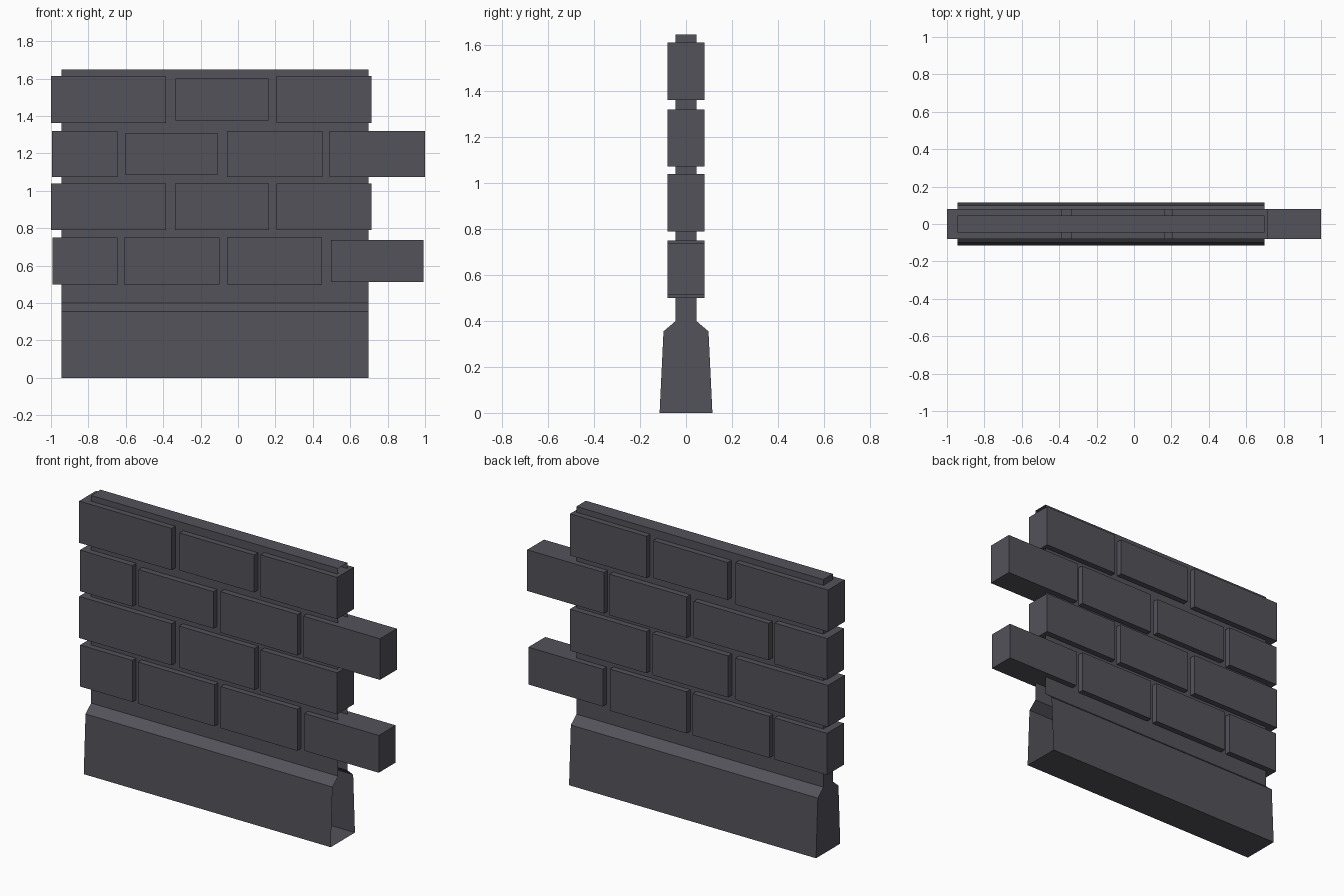
import bpy
import bmesh

if "Cube" in bpy.data.objects:
    bpy.data.objects.remove(bpy.data.objects["Cube"])

stone = bpy.data.materials.new("dark slate grey")
stone.diffuse_color = (0.085, 0.084, 0.101, 1.0)
stone.use_nodes = True
stone.node_tree.nodes["Principled BSDF"].inputs["Base Color"].default_value = stone.diffuse_color


def finish(name, bm):
    mesh = bpy.data.meshes.new(name)
    bm.to_mesh(mesh)
    bm.free()
    mesh.materials.append(stone)
    obj = bpy.data.objects.new(name, mesh)
    bpy.context.collection.objects.link(obj)
    return obj


def brick(name, x0, x1, z0, z1, depth=0.16):
    bm = bmesh.new()
    bmesh.ops.create_cube(bm, size=1.0)
    for v in bm.verts:
        v.co.x = x1 if v.co.x > 0 else x0
        v.co.y *= depth
        v.co.z = z1 if v.co.z > 0 else z0
    finish(name, bm)


# Plinth and thin core: one mirrored profile swept along x, right end left open
half = [(0.115, 0.0), (0.098, 0.355), (0.045, 0.40), (0.045, 1.648)]
profile = half + [(-y, z) for y, z in reversed(half)]
bm = bmesh.new()
left = [bm.verts.new((-0.945, y, z)) for y, z in profile]
right = [bm.verts.new((0.697, y, z)) for y, z in profile]
n = len(profile)
for i in range(n):
    j = (i + 1) % n
    bm.faces.new((left[i], right[i], right[j], left[j]))
bm.faces.new(left)
bmesh.ops.recalc_face_normals(bm, faces=bm.faces)
# Make sure the open shell faces outwards
bm.normal_update()
cap = min(bm.faces, key=lambda f: f.calc_center_median().x)
if cap.normal.x > 0:
    bmesh.ops.reverse_faces(bm, faces=bm.faces)
finish("plinth_and_core", bm)

# Brick courses: z range, brick x ranges, and the index of the slightly shorter brick
courses = [
    (0.50, 0.75, [(-0.993, -0.645), (-0.61, -0.10), (-0.06, 0.45), (0.497, 0.992)], 3),
    (0.79, 1.04, [(-1.0, -0.385), (-0.336, 0.167), (0.207, 0.715)], None),
    (1.073, 1.32, [(-0.995, -0.645), (-0.605, -0.107), (-0.06, 0.452), (0.49, 1.0)], 1),
    (1.362, 1.613, [(-1.0, -0.385), (-0.333, 0.163), (0.207, 0.715)], 1),
]
for c, (z0, z1, spans, short) in enumerate(courses):
    for b, (x0, x1) in enumerate(spans):
        inset = 0.013 if b == short else 0.0
        brick(f"brick_{c + 1}_{b + 1}", x0, x1, z0 + inset, z1 - inset)
